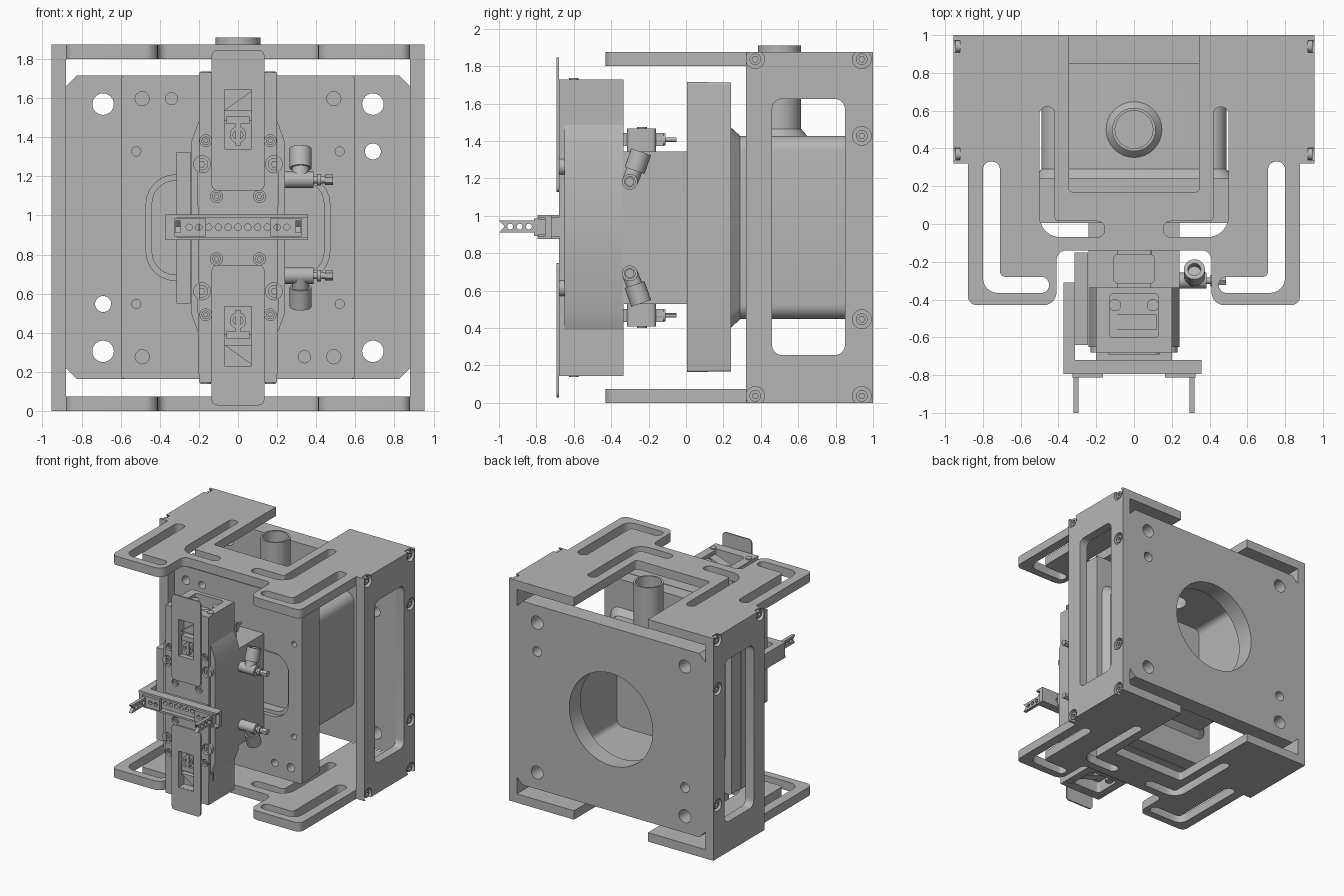
import bpy, bmesh, math
from mathutils import Vector

if "Cube" in bpy.data.objects:
    bpy.data.objects.remove(bpy.data.objects["Cube"])

ZC = 0.9375                      # mirror height of the whole machine
grey = bpy.data.materials.new("grey metal")
grey.diffuse_color = (0.47, 0.47, 0.47, 1)
grey.use_nodes = True
grey.node_tree.nodes["Principled BSDF"].inputs["Base Color"].default_value = grey.diffuse_color


def finish(name, bm):
    bmesh.ops.recalc_face_normals(bm, faces=bm.faces)
    me = bpy.data.meshes.new(name)
    bm.to_mesh(me)
    bm.free()
    me.materials.append(grey)
    ob = bpy.data.objects.new(name, me)
    bpy.context.collection.objects.link(ob)
    return ob


def fillet(pts, radii, seg=6):
    """Polygon with rounded corners."""
    out = []
    for i, p in enumerate(pts):
        p, r = Vector(p), radii[i] if isinstance(radii, list) else radii
        if r == 0:
            out.append(p)
            continue
        a = (Vector(pts[i - 1]) - p).normalized() * r
        b = (Vector(pts[(i + 1) % len(pts)]) - p).normalized() * r
        for k in range(seg + 1):
            t = math.pi / 2 * k / seg
            out.append(p + a * (1 - math.sin(t)) + b * (1 - math.cos(t)))
    return out


def rect(u0, v0, u1, v1, r=0):
    return fillet([(u0, v0), (u1, v0), (u1, v1), (u0, v1)], r)


def circle(u, v, r, n=24):
    return [Vector((u + r * math.cos(math.tau * k / n), v + r * math.sin(math.tau * k / n))) for k in range(n)]


def plate(name, axis, loops, d0, d1, taper=1.0):
    """Outline plus hole loops, extruded along an axis; taper scales the far end about (0, ZC)."""
    place = {'x': lambda p, d: (d, p.x, p.y), 'y': lambda p, d: (p.x, d, p.y), 'z': lambda p, d: (p.x, p.y, d)}[axis]
    bm = bmesh.new()
    edges = []
    for loop in loops:
        vs = [bm.verts.new((p.x, p.y, 0)) for p in loop]
        edges += [bm.edges.new((vs[i - 1], vs[i])) for i in range(len(vs))]
    bmesh.ops.triangle_fill(bm, edges=edges, use_beauty=True, normal=(0, 0, 1))
    ext = bmesh.ops.extrude_face_region(bm, geom=bm.faces[:])
    far = {g for g in ext['geom'] if isinstance(g, bmesh.types.BMVert)}
    for v in bm.verts:
        p = Vector((v.co.x, v.co.y))
        if v in far:
            p = Vector((p.x * taper, ZC + (p.y - ZC) * taper)) if taper != 1 else p
            v.co = place(p, d1)
        else:
            v.co = place(p, d0)
    return finish(name, bm)


def box(name, x0, x1, y0, y1, z0, z1):
    return plate(name, 'z', [rect(x0, y0, x1, y1)], min(z0, z1), max(z0, z1))


def cyl(name, p0, p1, r0, r1=None, n=24):
    p0, p1 = Vector(p0), Vector(p1)
    bm = bmesh.new()
    bmesh.ops.create_cone(bm, cap_ends=True, segments=n, radius1=r0, radius2=r0 if r1 is None else r1, depth=(p1 - p0).length)
    q = (p1 - p0).to_track_quat('Z', 'Y')
    for v in bm.verts:
        v.co = q @ v.co + (p0 + p1) / 2
    return finish(name, bm)


def cut(ob, cutter):
    m = ob.modifiers.new("cut", 'BOOLEAN')
    m.operation, m.solver, m.object = 'DIFFERENCE', 'EXACT', cutter
    bpy.context.view_layer.objects.active = ob
    bpy.ops.object.modifier_apply(modifier=m.name)
    bpy.data.objects.remove(cutter)


# Top and bottom slotted plates
half = [(.345, 1), (.88, 1), (.88, -.43), (.41, -.43), (.41, -.14)]
notch = [(.345, .17)]
right_side = notch + half
outline = right_side + [(-x, y) for x, y in reversed(right_side)]
rad = [.02, 0, 0, .05, .07, .05]
loops = [fillet(outline, rad + rad[::-1])]
for s in (1, -1):
    outer = [(.8, .33), (.8, -.365), (.45, -.365), (.45, -.28), (.71, -.28), (.71, .33)]
    inner = [(.5, .62), (.5, -.07), (.155, -.07), (.155, .015), (.42, .015), (.42, .62)]
    loops.append(fillet([(s * x, y) for x, y in outer], [.04, .08, .04, .04, .03, .04]))
    loops.append(fillet([(s * x, y) for x, y in inner], [.038, .11, .04, .04, .02, .038]))
plate("bottom_plate", 'z', loops, 0, .075)
plate("top_plate", 'z', loops, 1.80, 1.875)

# Side plates with window and counterbored screws
for s in (1, -1):
    side = plate("side_plate", 'x', [rect(.32, 0, 1, 1.875), rect(.46, .255, .85, 1.625, .055)], s * .88, s * .955)
    for y, dz in ((.37, .9), (.94, .9), (.94, .49)):
        for t in (1, -1):
            z = ZC + t * dz
            cut(side, cyl("cutter", (s * .92, y, z), (s * 1.0, y, z), .05))
            plate("side_screw", 'x', [circle(y, z, .031), circle(y, z, .016, 6)], s * .91, s * .945)

# Back plate with central bore and mounting holes
c = .055
w, z0, z1 = .88, .165, 1.715
oct_pts = [(-w + c, z0), (w - c, z0), (w, z0 + c), (w, z1 - c), (w - c, z1), (-w + c, z1), (-w, z1 - c), (-w, z0 + c)]
holes = [circle(a * .69, ZC + b * .632, .055) for a in (1, -1) for b in (1, -1)]
holes += [circle(a * .69, ZC + a * .39, .041) for a in (1, -1)]
plate("back_plate", 'y', [fillet(oct_pts, 0), circle(0, ZC, .39, 48)] + holes, .85, 1)

# Hollow housing with flared foot and outlet pipe
h = .49
housing = plate("housing", 'y', [rect(-h, ZC - h, h, ZC + h, .08), rect(-.44, ZC - .44, .44, ZC + .44, .05)], .28, .85)
cut(housing, cyl("cutter", (0, .5, 1.2), (0, .5, 1.6), .1, n=32))
plate("housing_flare", 'y', [rect(-.535, ZC - .535, .535, ZC + .535, .08)], .24, .29, taper=h / .535)
plate("outlet_pipe", 'z', [circle(0, .5, .115, 32), circle(0, .5, .1, 32)], 1.42, 1.91)
flare = cyl("pipe_foot", (0, .5, 1.425), (0, .5, 1.465), .15, .115, 32)
cut(flare, cyl("cutter", (0, .5, 1.3), (0, .5, 1.6), .1, n=32))

# Two-layer front plate with recessed window
fh = [circle(a * .49, ZC + b * .66, .036) for a in (1, -1) for b in (1, -1)]
fh += [circle(a * .52, ZC + b * .39, .023) for a in (1, -1) for b in (1, -1)]
fh += [circle(-a * .34, ZC + a * .66, .031) for a in (1, -1)]
win = rect(-.47, .667, .47, 1.208, .15)
plate("front_plate_outer", 'y', [rect(-.595, .165, .595, 1.715, .012), win] + fh, .005, .118)
plate("front_plate_inner", 'y', [rect(-.592, .168, .592, 1.712, .01)], .118, .24)
plate("window_gasket", 'y', [win, rect(-.44, .697, .44, 1.178, .12)], .04, .118)

# Manifold: rear block and winged middle
box("manifold_rear_block", -.24, .24, -.34, .005, .53, 1.345)
wing = [(.2, .39), (.24, .5), (.24, 1.375), (.2, 1.485)]
plate("manifold_wings", 'y', [fillet(wing + [(-x, z) for x, z in reversed(wing)], 0)], -.65, -.335)
box("manifold_core", -.2, .2, -.62, -.335, .245, 1.63)

# Manifold face with bolt holes and windows
spots = ((.165, .445, .03), (.185, .325, .044), (.11, .16, .031))
bolts = [(a * x, ZC + b * z, r) for a in (1, -1) for b in (1, -1) for x, z, r in spots]
face = [rect(-.2, .145, .2, 1.73)] + [circle(x, z, r) for x, z, r in bolts]
face += [rect(-.07, 1.34, .07, 1.645), rect(-.07, .23, .07, .535)]
plate("manifold_face", 'y', face, -.68, -.62)
for x, z, r in bolts:
    plate("face_bolt", 'y', [circle(x, z, r * .72), circle(x, z, r * .35, 6)], -.67, -.615)

for t, lab in ((1, "upper"), (-1, "lower")):
    def Z(dz):
        return ZC + t * dz

    def zrect(x0, x1, a, b, r=0):
        return rect(x0, min(Z(a), Z(b)), x1, max(Z(a), Z(b)), r)

    # End collar with open pocket, wedge and screws
    d = sorted((Z(.69), Z(.7925)))
    plate(lab + "_end_collar", 'z', [rect(-.2, -.62, .2, -.335), rect(-.13, -.6, .13, -.37, .02)], *d)
    plate(lab + "_pocket_wedge", 'y', [fillet([(-.12, Z(.69)), (.12, Z(.69)), (.12, Z(.77))], 0)], -.56, -.48)
    for x in (-.1, .1):
        cyl(lab + "_pocket_screw", (x, -.43, Z(.68)), (x, -.43, Z(.77)), .032)
    for x in (-.165, .165):
        cyl(lab + "_end_screw", (x, -.6, Z(.78)), (x, -.6, Z(.8)), .026)

    # Face strap with window and latch
    plate(lab + "_strap", 'y', [zrect(-.135, .135, .19, .908, .03), zrect(-.07, .07, .403, .708)], -.692, -.68)
    plate(lab + "_latch_ring", 'y', [circle(0, Z(.475), .042), circle(0, Z(.475), .025)], -.67, -.61)
    box(lab + "_latch_lever", -.014, .014, -.675, -.61, Z(.42), Z(.53))
    box(lab + "_latch_bar", -.06, .06, -.67, -.61, Z(.53), Z(.57))
    plate(lab + "_wedge_insert", 'y', [fillet([(-.07, Z(.6)), (.07, Z(.6)), (.07, Z(.7))], 0)], -.66, -.615)

    # Valve on the rear block
    plate(lab + "_valve_body", 'z', [rect(-.11, -.315, .11, -.16, .025)], *sorted((Z(.405), Z(.53))))
    box(lab + "_valve_flange", -.09, .09, -.335, -.12, Z(.435), Z(.505))
    for x in (-.065, .06):
        cyl(lab + "_valve_screw", (x, -.235, Z(.52)), (x, -.235, Z(.537)), .026)
    cyl(lab + "_valve_stem", (.06, -.16, Z(.47)), (.06, -.11, Z(.47)), .032)
    cyl(lab + "_valve_pin", (.06, -.12, Z(.47)), (.06, -.05, Z(.47)), .012, n=12)

    # Elbow fitting on the right flank
    cyl(lab + "_fitting_barrel", (.23, -.3, Z(.245)), (.385, -.3, Z(.245)), .042)
    cyl(lab + "_fitting_neck", (.38, -.3, Z(.245)), (.455, -.3, Z(.245)), .018, n=16)
    cyl(lab + "_fitting_nut", (.445, -.3, Z(.245)), (.487, -.3, Z(.245)), .026, n=6)
    cyl(lab + "_fitting_collar", (.405, -.3, Z(.245)), (.425, -.3, Z(.245)), .03)
    cyl(lab + "_elbow_neck", (.32, -.3, Z(.245)), (.32, -.267, Z(.33)), .043)
    e0, e1 = Vector((.32, -.275, Z(.305))), Vector((.32, -.24, Z(.405)))
    elbow = cyl(lab + "_elbow_socket", e0, e1, .056)
    cut(elbow, cyl("cutter", e0.lerp(e1, .5), e0.lerp(e1, 1.3), .034))

# Side rail and angled arm on the left flank
box("side_rail", -.315, -.243, -.64, -.15, .55, 1.325)
box("cross_arm", -.372, -.313, -.79, -.31, .875, 1.005)

# Channel-shaped crossbar with row of holes
row = [circle(-.2 + .05 * k, .94, .017, 12) for k in range(9)]
plate("crossbar_web", 'y', [rect(-.372, .875, .357, 1.005)] + row, -.755, -.72)
for z in (.875, .99):
    box("crossbar_flange", -.372, .357, -.795, -.75, z, z + .015)
box("crossbar_mount", -.2, .2, -.72, -.68, .89, .99)

# Gripper feet and notched fingers
for s in (1, -1):
    a, b = sorted((s * .325, s * .165))
    foot = [rect(a, .893, b, .987)] + [circle(s * (.2 + .05 * k), .94, .016, 12) for k in range(2)]
    plate("gripper_foot", 'y', foot, -.813, -.785)
    box("gripper_root", *sorted((s * .325, s * .27)), -.785, -.755, .9, .98)
    finger = [(-.8, .91), (-1, .91), (-.97, .9425), (-1, .975), (-.8, .975)]
    plate("gripper_finger", 'x', [fillet(finger, 0)] + [circle(-.94 + .05 * k, .9425, .016, 12) for k in range(3)], s * .293, s * .32)

# Smooth the round parts, keep edges crisp
bpy.ops.object.select_all(action='SELECT')
bpy.context.view_layer.objects.active = housing
bpy.ops.object.shade_smooth_by_angle(angle=math.radians(30))
